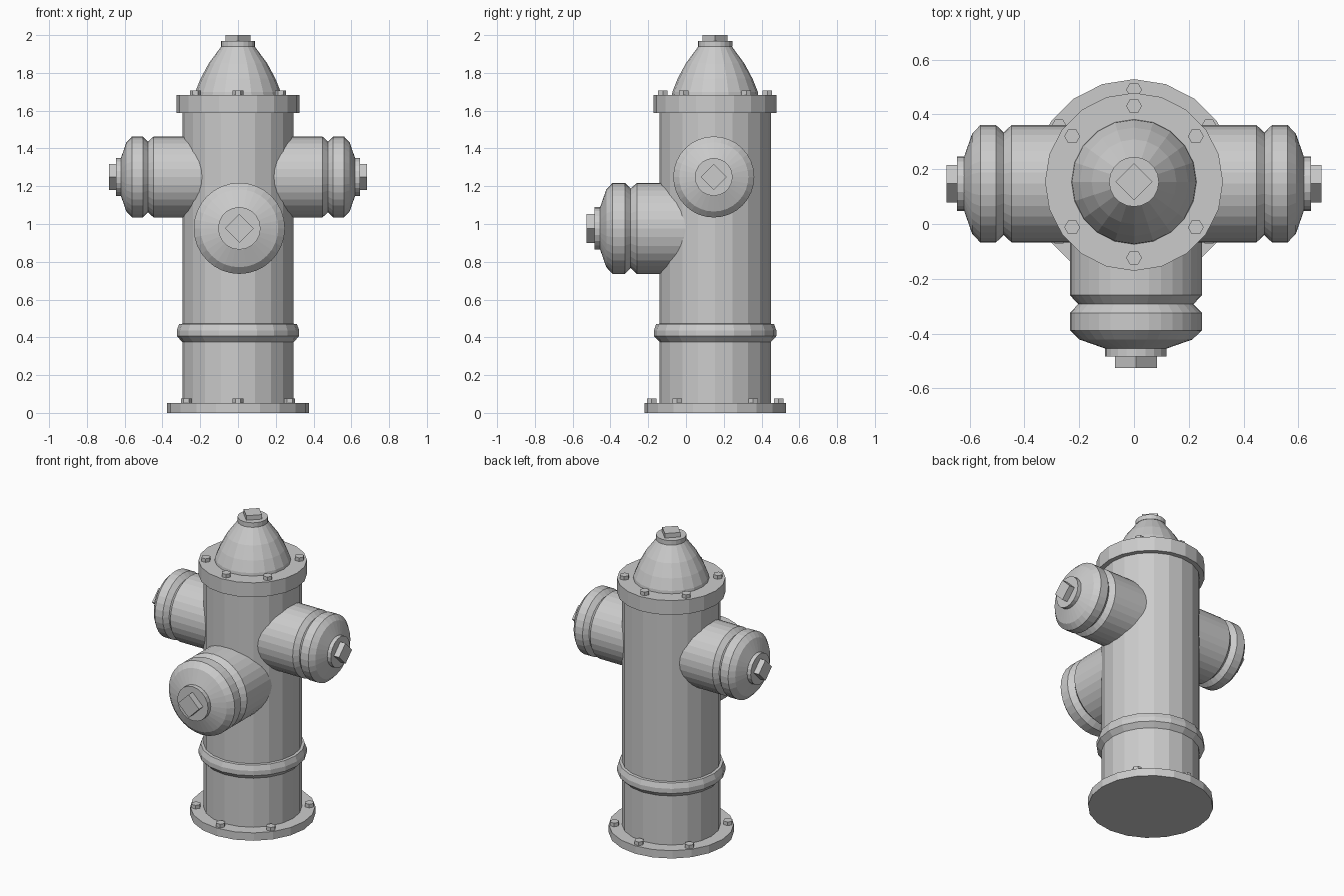
import bpy, bmesh, math
from mathutils import Matrix, Vector

if "Cube" in bpy.data.objects:
    bpy.data.objects.remove(bpy.data.objects["Cube"])

CY = 0.154          # y of the hydrant's vertical axis
UP = Matrix.Identity(4)


def lathe(name, profile, sides, frame):
    """Revolve (radius, height) points about local z, cap both ends, place with frame."""
    bm = bmesh.new()
    rings = []
    for r, h in profile:
        rings.append([bm.verts.new((r * math.cos(2 * math.pi * i / sides),
                                    r * math.sin(2 * math.pi * i / sides), h))
                      for i in range(sides)])
    for a, b in zip(rings, rings[1:]):
        for i in range(sides):
            j = (i + 1) % sides
            bm.faces.new((a[i], a[j], b[j], b[i]))
    bm.faces.new(rings[0][::-1])
    bm.faces.new(rings[-1])
    bmesh.ops.transform(bm, matrix=frame, verts=bm.verts)
    bmesh.ops.recalc_face_normals(bm, faces=bm.faces)
    me = bpy.data.meshes.new(name)
    bm.to_mesh(me)
    bm.free()
    ob = bpy.data.objects.new(name, me)
    bpy.context.collection.objects.link(ob)
    return ob


def aim(origin, direction):
    """Frame whose local z points along direction, keeping local x or y vertical."""
    rot = Vector(direction).to_track_quat('Z', 'Y').to_matrix().to_4x4()
    return Matrix.Translation(origin) @ rot


axis = Matrix.Translation((0, CY, 0))

# Base flange
lathe("base_flange", [(0.375, 0), (0.375, 0.052)], 20, axis)

# Barrel with the raised band near the ground
lathe("barrel", [(0.295, 0.04), (0.295, 0.376), (0.324, 0.406), (0.324, 0.437),
                 (0.312, 0.47), (0.295, 0.472), (0.295, 1.60)], 20, axis)

# Top flange, bonnet, collar and operating nut
lathe("top_flange", [(0.325, 1.587), (0.325, 1.682)], 20, axis)
lathe("bonnet", [(0.229, 1.675), (0.226, 1.70), (0.198, 1.77), (0.155, 1.85),
                 (0.085, 1.945)], 20, axis)
lathe("bonnet_collar", [(0.091, 1.94), (0.091, 1.97)], 20, axis)
lathe("operating_nut", [(0.067, 1.96), (0.067, 2.0)], 4, axis)


# Outlets: pipe and cap, collar, and square nut
def outlet(name, origin, direction, s, pipe_start, pipe_end):
    frame = aim(origin, direction)
    e, r = pipe_end, 0.2145 * s
    lathe(name + "_outlet", [(r, pipe_start), (r, e), (0.187 * s, e + 0.029 * s),
                             (r, e + 0.057 * s), (r, e + 0.114 * s),
                             (0.183 * s, e + 0.144 * s), (0.10 * s, e + 0.173 * s)], 32, frame)
    lathe(name + "_cap_collar", [(0.10 * s, e + 0.165 * s), (0.10 * s, e + 0.199 * s)], 20, frame)
    lathe(name + "_cap_nut", [(0.068 * s, e + 0.19 * s), (0.068 * s, e + 0.237 * s)], 4, frame)


for side, sx in (("left", -1), ("right", 1)):
    outlet(side, (0, CY - 0.007, 1.249), (sx, 0, 0), 1.0, 0.19, 0.447)
outlet("front", (0.007, CY, 0.977), (0, -1, 0), 1.125, 0.15, CY + 0.26)

# Six hexagonal bolts on each flange
bolt_spots = [(0, 1), (0, -1)] + [(sx * 0.815, sy * 0.6) for sx in (-1, 1) for sy in (-1, 1)]
for label, ring, z in (("base", 0.336, 0.04), ("top", 0.277, 1.67)):
    for n, (bx, by) in enumerate(bolt_spots):
        lathe(f"{label}_bolt_{n + 1}", [(0.029, z), (0.029, z + 0.036)], 6,
              Matrix.Translation((bx * ring, CY + by * ring, 0)))
